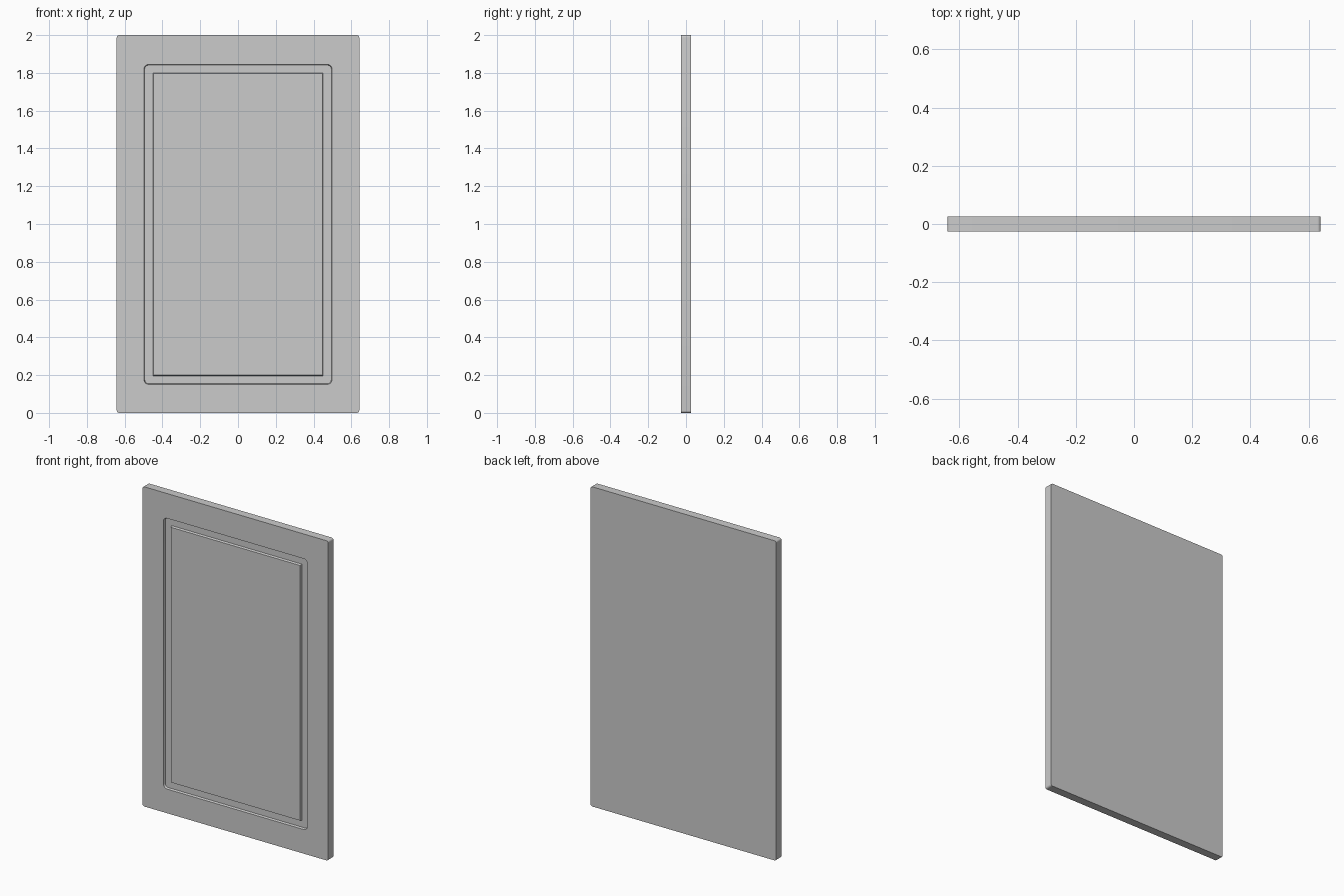
import bpy, bmesh, math

if "Cube" in bpy.data.objects:
    bpy.data.objects.remove(bpy.data.objects["Cube"])

STEPS = 6  # segments per rounded corner
W, H, T = 0.642, 1.0, 0.026  # half width, half height, half thickness
DEPTH = 0.014


def ring(bm, hw, hh, r, y, zc=1.0):
    """Rounded rectangle loop in the xz plane."""
    verts = []
    for i, (sx, sz) in enumerate([(1, 1), (-1, 1), (-1, -1), (1, -1)]):
        for k in range(STEPS + 1):
            a = math.pi / 2 * (i + k / STEPS)
            verts.append(bm.verts.new((sx * (hw - r) + r * math.cos(a), y,
                                       zc + sz * (hh - r) + r * math.sin(a))))
    return verts


bm = bmesh.new()
rings = [
    # slab back and front outlines
    ring(bm, W, H, 0.012, T),
    ring(bm, W, H, 0.012, -T),
    # routed groove: rounded outer wall, sharp inner wall
    ring(bm, 0.498, 0.847, 0.025, -T, 0.998),
    ring(bm, 0.494, 0.843, 0.021, -T + DEPTH, 0.998),
    ring(bm, 0.451, 0.802, 0.0, -T + DEPTH, 0.998),
    ring(bm, 0.447, 0.798, 0.0, -T, 0.998),
]
for a, b in zip(rings, rings[1:]):
    for i in range(len(a)):
        j = (i + 1) % len(a)
        bm.faces.new((a[i], a[j], b[j], b[i]))

# back face and centre panel face
bm.faces.new(rings[0])
bm.faces.new(rings[-1])
bmesh.ops.remove_doubles(bm, verts=bm.verts, dist=1e-5)
bmesh.ops.recalc_face_normals(bm, faces=bm.faces)

mesh = bpy.data.meshes.new("door_panel")
bm.to_mesh(mesh)
bm.free()
door = bpy.data.objects.new("door_panel", mesh)
bpy.context.collection.objects.link(door)
bpy.context.view_layer.objects.active = door
door.select_set(True)
bpy.ops.object.shade_smooth_by_angle(angle=math.radians(30))
